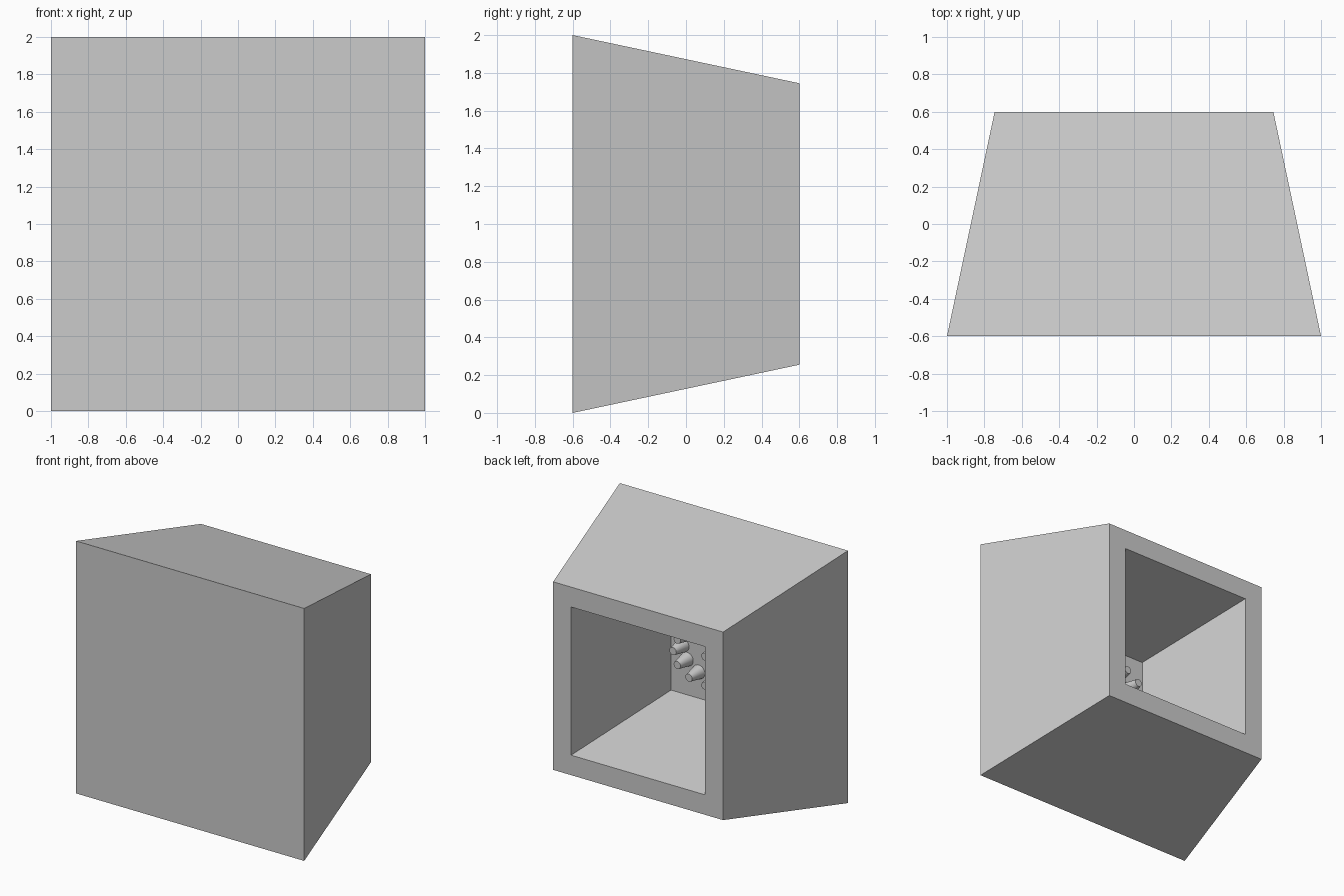
import bpy, bmesh, math
from mathutils import Vector, Matrix

cube = bpy.data.objects.get("Cube")
if cube:
    bpy.data.objects.remove(cube, do_unlink=True)

grey = bpy.data.materials.new("plain_grey")
grey.use_nodes = True
colour = (0.6, 0.6, 0.6, 1)
grey.diffuse_color = colour
grey.node_tree.nodes["Principled BSDF"].inputs["Base Color"].default_value = colour


def finish(bm, name):
    bmesh.ops.recalc_face_normals(bm, faces=bm.faces[:])
    mesh = bpy.data.meshes.new(name)
    bm.to_mesh(mesh)
    bm.free()
    mesh.materials.append(grey)
    obj = bpy.data.objects.new(name, mesh)
    bpy.context.collection.objects.link(obj)
    return obj


HALF_DEPTH = 0.6
BACK = 0.745          # half width of the small rear end
RIM = 0.158           # width of the frame round the opening
POCKET_DEPTH = 0.96
POCKET_END = 0.383    # half width of the pocket floor

# Tapered housing with a pocket sunk into its rear end
bm = bmesh.new()
bmesh.ops.create_cube(bm, size=2)
for v in bm.verts:
    s = BACK if v.co.y > 0 else 1
    v.co = Vector((v.co.x * s, v.co.y * HALF_DEPTH, 1 + v.co.z * s))
bm.normal_update()
rear = max(bm.faces, key=lambda f: f.calc_center_median().y)
bmesh.ops.inset_region(bm, faces=[rear], thickness=RIM, use_even_offset=True)
pocket = bmesh.ops.extrude_discrete_faces(bm, faces=[rear])["faces"][0]
shrink = POCKET_END / (BACK - RIM)
for v in pocket.verts:
    v.co = Vector((v.co.x * shrink, HALF_DEPTH - POCKET_DEPTH,
                   1 + (v.co.z - 1) * shrink))
finish(bm, "housing")

# Ring of tapered pegs on the pocket floor, with one in the middle
FLOOR = HALF_DEPTH - POCKET_DEPTH
LENGTH = 0.13
COUNT = 12
spots = [(0, 0.03)]
for i in range(COUNT):
    a = math.tau * i / COUNT
    spots.append((0.28 * math.cos(a), 0.2 * math.sin(a)))
bm = bmesh.new()
for x, z in spots:
    place = (Matrix.Translation((x, FLOOR + LENGTH / 2 - 0.005, 1 + z))
             @ Matrix.Rotation(-math.pi / 2, 4, "X"))
    bmesh.ops.create_cone(bm, cap_ends=True, segments=24, radius1=0.055,
                          radius2=0.03, depth=LENGTH, matrix=place)
pegs = finish(bm, "pegs")
bpy.ops.object.select_all(action="DESELECT")
pegs.select_set(True)
bpy.context.view_layer.objects.active = pegs
bpy.ops.object.shade_smooth_by_angle(angle=math.radians(35))
